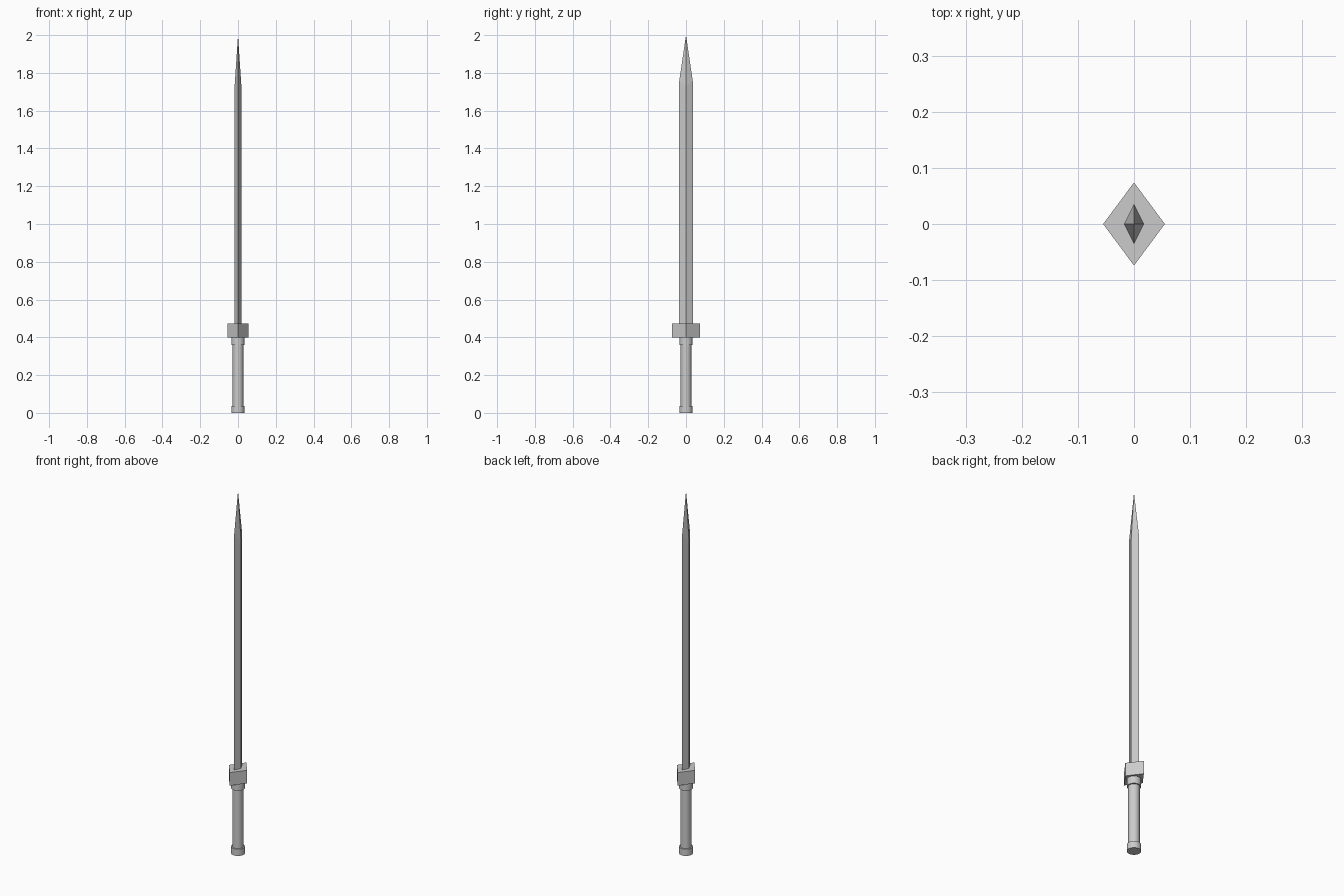
import bpy, bmesh, math

if "Cube" in bpy.data.objects:
    bpy.data.objects.remove(bpy.data.objects["Cube"])


def make_object(name, bm):
    bmesh.ops.recalc_face_normals(bm, faces=bm.faces)
    mesh = bpy.data.meshes.new(name)
    bm.to_mesh(mesh)
    bm.free()
    obj = bpy.data.objects.new(name, mesh)
    bpy.context.collection.objects.link(obj)
    return obj


def diamond(bm, hx, hy, zx, zy):
    return [bm.verts.new(p) for p in
            ((hx, 0, zx), (0, hy, zy), (-hx, 0, zx), (0, -hy, zy))]


def bridge(bm, low, high):
    for i in range(4):
        j = (i + 1) % 4
        bm.faces.new((low[i], low[j], high[j], high[i]))


def cylinder(name, radius, z0, z1):
    bpy.ops.mesh.primitive_cylinder_add(
        vertices=32, radius=radius, depth=z1 - z0, location=(0, 0, (z0 + z1) / 2))
    obj = bpy.context.object
    obj.name = name
    bpy.ops.object.shade_smooth_by_angle(angle=math.radians(30))
    return obj


# Handle: grip with a collar at each end
cylinder("pommel", 0.035, 0.0, 0.037)
cylinder("grip", 0.028, 0.02, 0.41)
cylinder("collar", 0.035, 0.36, 0.40)

# Diamond-shaped guard
bm = bmesh.new()
low = diamond(bm, 0.055, 0.074, 0.40, 0.40)
high = diamond(bm, 0.055, 0.074, 0.472, 0.472)
bridge(bm, low, high)
bm.faces.new(low)
bm.faces.new(high)
make_object("guard", bm)

# Blade with diamond section, tapering to a point
bm = bmesh.new()
base = diamond(bm, 0.018, 0.036, 0.45, 0.45)
shoulder = diamond(bm, 0.018, 0.036, 1.73, 1.755)
bridge(bm, base, shoulder)
bm.faces.new(base)
tip = bm.verts.new((0, 0, 2.0))
for i in range(4):
    bm.faces.new((shoulder[i], shoulder[(i + 1) % 4], tip))
make_object("blade", bm)
